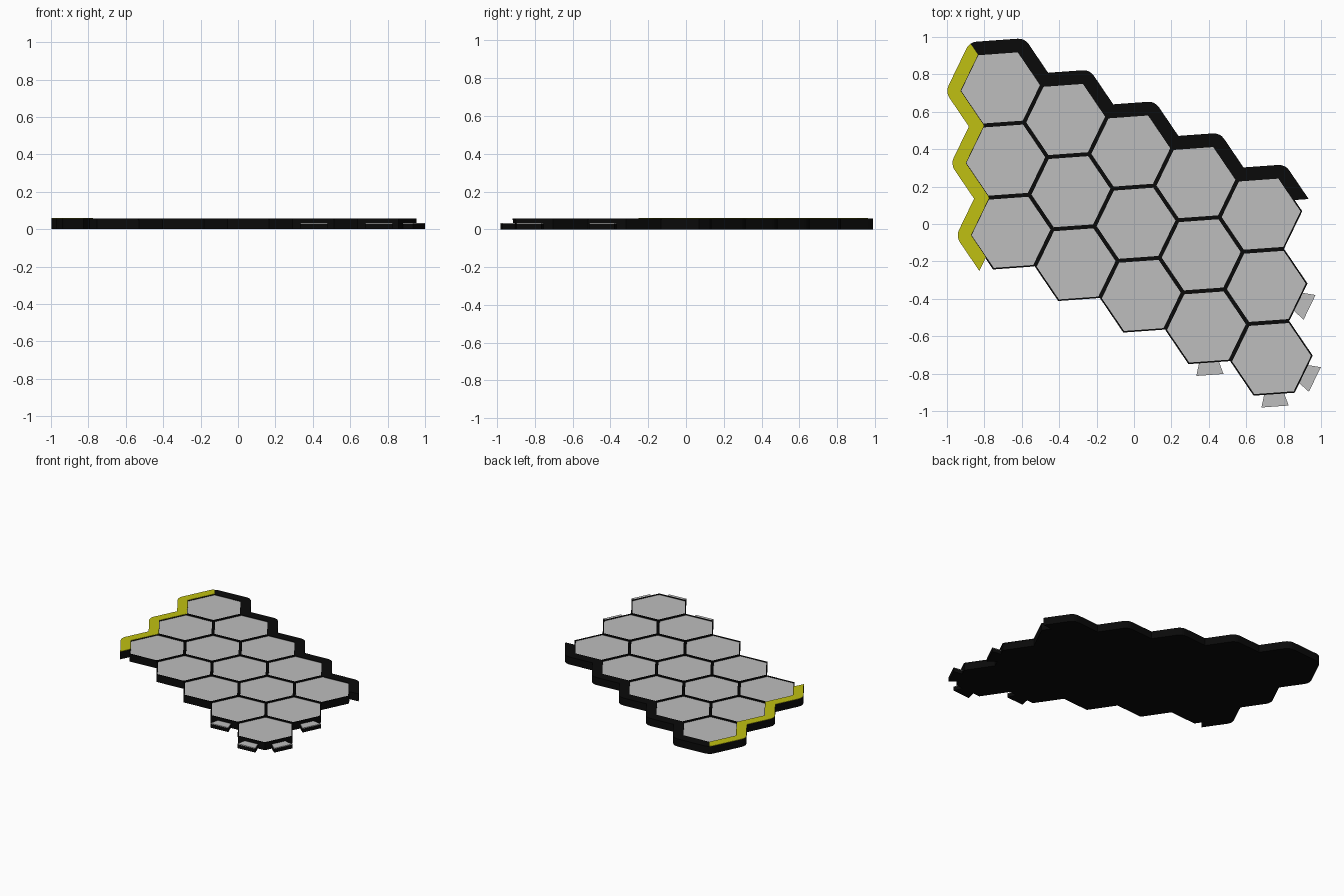
import bpy, bmesh, math
from mathutils import Vector

if "Cube" in bpy.data.objects:
    bpy.data.objects.remove(bpy.data.objects["Cube"])

ROT = 4.15           # lattice rotation in degrees
D = 0.387            # distance between neighbouring cells
COLS, ROWS = 5, 3
A_TILE, A_CELL, A_RIM = 0.183, 0.190, 0.256   # apothems: tile, cell, outer rim
A_IN = 0.186         # inner edge of the rim
Z_FLOOR, Z_TOP = 0.052, 0.058


def material(name, rgb):
    m = bpy.data.materials.new(name)
    m.diffuse_color = (*rgb, 1)
    m.use_nodes = True
    m.node_tree.nodes["Principled BSDF"].inputs["Base Color"].default_value = m.diffuse_color
    return m


BLACK = material("black", (0.003, 0.003, 0.003))
GREY = material("light_grey", (0.51, 0.51, 0.51))
YELLOW = material("yellow", (0.53, 0.53, 0.006))


def direction(deg):
    a = math.radians(deg + ROT)
    return Vector((math.cos(a), math.sin(a)))


def center(c, r):
    return (Vector((0.011, 0.004)) + direction(-30) * D * (c - 2)
            + direction(-90) * D * (r - 1))


def corner(c, r, k, a):
    return center(c, r) + direction(60 * k) * a / math.cos(math.pi / 6)


def notch(cell1, cell2, out, a1, a2):
    """Meeting point of the outlines of two neighbours on side 'out'."""
    p1, p2 = center(*cell1), center(*cell2)
    return ((p1 + p2) / 2 + direction(out) * (a1 + a2 - D / 2) / math.sqrt(3)
            + (p1 - p2).normalized() * (a2 - a1))


def arc(c, r, k, start=30, end=-30):
    """Rounded outer rim corner, running clockwise."""
    p = corner(c, r, k, A_CELL)
    return [p + direction(60 * k + start + (end - start) * i / 4) * (A_RIM - A_CELL)
            for i in range(5)]


def prisms(name, polygons, z0, z1, mat):
    """Extrude one or more flat outlines into a single object."""
    bm = bmesh.new()
    for pts in polygons:
        face = bm.faces.new([bm.verts.new((p.x, p.y, z0)) for p in pts])
        ext = bmesh.ops.extrude_face_region(bm, geom=[face], use_keep_orig=True)
        for v in ext["geom"]:
            if isinstance(v, bmesh.types.BMVert):
                v.co.z = z1
    bmesh.ops.recalc_face_normals(bm, faces=bm.faces)
    me = bpy.data.meshes.new(name)
    bm.to_mesh(me)
    bm.free()
    me.materials.append(mat)
    ob = bpy.data.objects.new(name, me)
    bpy.context.collection.objects.link(ob)
    return ob


def hexagon(c, r, a):
    return [corner(c, r, k, a) for k in range(6)]


cells = [(c, r) for c in range(COLS) for r in range(ROWS)]
LC, LR = COLS - 1, ROWS - 1

# Floor: stepped outline walked clockwise around the honeycomb
outline = []
for r in range(LR, -1, -1):
    outline.append(corner(0, r, 3, A_CELL))
    if r:
        outline.append(notch((0, r), (0, r - 1), 180, A_CELL, A_CELL))
outline.append(corner(0, 0, 2, A_CELL))
for c in range(COLS):
    outline.append(corner(c, 0, 1, A_CELL))
    if c < LC:
        outline.append(notch((c, 0), (c + 1, 0), 60, A_CELL, A_CELL))
for r in range(ROWS):
    outline.append(corner(LC, r, 0, A_CELL))
    if r < LR:
        outline.append(notch((LC, r), (LC, r + 1), 0, A_CELL, A_CELL))
outline.append(corner(LC, LR, 5, A_CELL))
for c in range(LC, -1, -1):
    outline.append(corner(c, LR, 4, A_CELL))
    if c:
        outline.append(notch((c, LR), (c - 1, LR), 240, A_CELL, A_CELL))
prisms("floor", [outline], 0, Z_FLOOR, BLACK)

# Cell walls and recessed tiles
walls = []
for c, r in cells:
    o, i = hexagon(c, r, A_CELL + 0.001), hexagon(c, r, A_TILE)
    walls += [[o[k], o[(k + 1) % 6], i[(k + 1) % 6], i[k]] for k in range(6)]
prisms("cell_walls", walls, Z_FLOOR - 0.002, Z_TOP, BLACK)
prisms("tiles", [hexagon(c, r, A_TILE) for c, r in cells],
       Z_FLOOR - 0.001, Z_FLOOR + 0.001, GREY)

# Left rim strip, with its painted top plate
outer = [notch((0, LR), (0, ROWS), 180, A_RIM, A_RIM)]
inner = [notch((0, LR), (0, ROWS), 180, A_IN, A_RIM)]
for r in range(LR, -1, -1):
    outer += arc(0, r, 3)
    inner.append(corner(0, r, 3, A_IN))
    if r:
        outer.append(notch((0, r), (0, r - 1), 180, A_RIM, A_RIM))
        inner.append(notch((0, r), (0, r - 1), 180, A_IN, A_IN))
outer += arc(0, 0, 2, 30, 0)
inner.append(corner(0, 0, 2, A_IN))
left = outer + inner[::-1]
prisms("left_rim", [left], 0, Z_TOP, BLACK)
prisms("left_rim_plate", [left], Z_TOP, Z_TOP + 0.0025, YELLOW)

# Back rim strip
outer, inner = arc(0, 0, 2, 0, -30), [corner(0, 0, 2, A_IN)]
for c in range(COLS):
    outer += arc(c, 0, 1)
    inner.append(corner(c, 0, 1, A_IN))
    if c < LC:
        outer.append(notch((c, 0), (c + 1, 0), 60, A_RIM, A_RIM))
        inner.append(notch((c, 0), (c + 1, 0), 60, A_IN, A_IN))
outer.append(notch((LC, 0), (COLS, 0), 60, A_RIM, A_RIM))
inner.append(notch((LC, 0), (COLS, 0), 60, A_IN, A_RIM))
prisms("back_rim", [outer + inner[::-1]], 0, Z_TOP, BLACK)

# Dovetail connector tabs on the front and right edges
tabs = []
for c, r, deg in ((LC - 1, LR, -90), (LC, LR, -90), (LC, LR, -30), (LC, LR - 1, -30)):
    n, t, p = direction(deg), direction(deg + 90), center(c, r)
    tabs.append([p + n * 0.188 - t * 0.053, p + n * 0.257 - t * 0.073,
                 p + n * 0.257 + t * 0.073, p + n * 0.188 + t * 0.053])
prisms("connector_tabs", tabs, 0, 0.029, BLACK)
prisms("connector_tab_plates", tabs, 0.029, 0.034, GREY)
